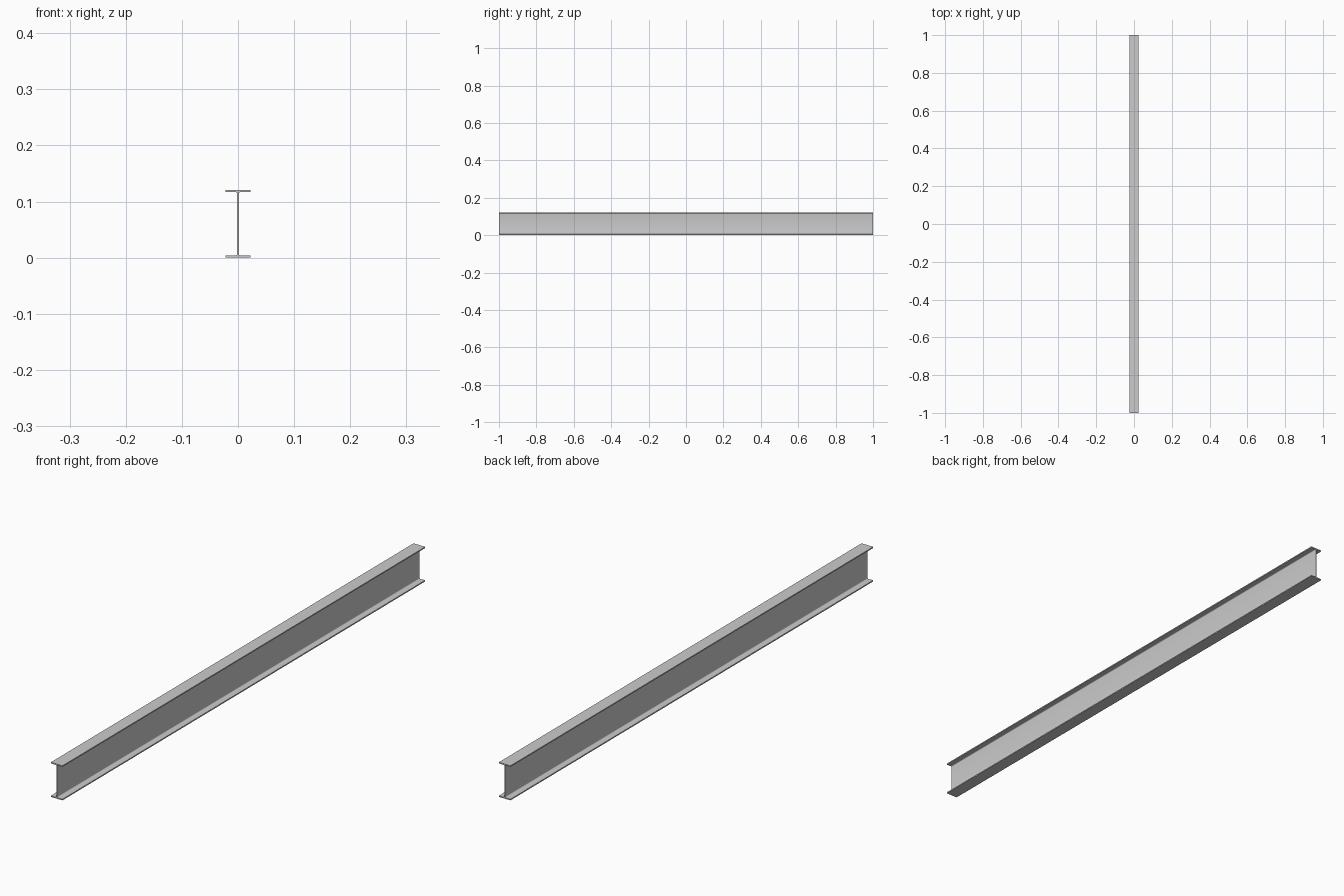
import bpy, bmesh
from math import sin, cos, pi

if "Cube" in bpy.data.objects:
    bpy.data.objects.remove(bpy.data.objects["Cube"])

LENGTH, HEIGHT, HALF_W = 2.0, 0.121, 0.0225
FLANGE, HALF_WEB, FILLET = 0.0042, 0.0014, 0.003
mid = HEIGHT / 2

# Quarter of the I profile: flange tip, then the root fillet into the web
quarter = [(HALF_W, mid), (HALF_W, mid - FLANGE)]
cx, cz = HALF_WEB + FILLET, mid - FLANGE - FILLET
for i in range(5):
    a = pi / 2 + i * pi / 8
    quarter.append((cx + FILLET * cos(a), cz + FILLET * sin(a)))

# Mirror the quarter into the full outline
right = quarter + [(x, -z) for x, z in reversed(quarter)]
outline = right + [(-x, z) for x, z in reversed(right)]

# Extrude the outline along the beam length
bm = bmesh.new()
face = bm.faces.new([bm.verts.new((x, -LENGTH / 2, z + mid)) for x, z in outline])
ext = bmesh.ops.extrude_face_region(bm, geom=[face])
verts = [g for g in ext["geom"] if isinstance(g, bmesh.types.BMVert)]
bmesh.ops.translate(bm, verts=verts, vec=(0, LENGTH, 0))
bmesh.ops.recalc_face_normals(bm, faces=bm.faces)
mesh = bpy.data.meshes.new("i_beam")
bm.to_mesh(mesh)
bm.free()

beam = bpy.data.objects.new("i_beam", mesh)
bpy.context.collection.objects.link(beam)
bpy.context.view_layer.objects.active = beam
beam.select_set(True)
bpy.ops.object.shade_smooth_by_angle(angle=pi / 6)
